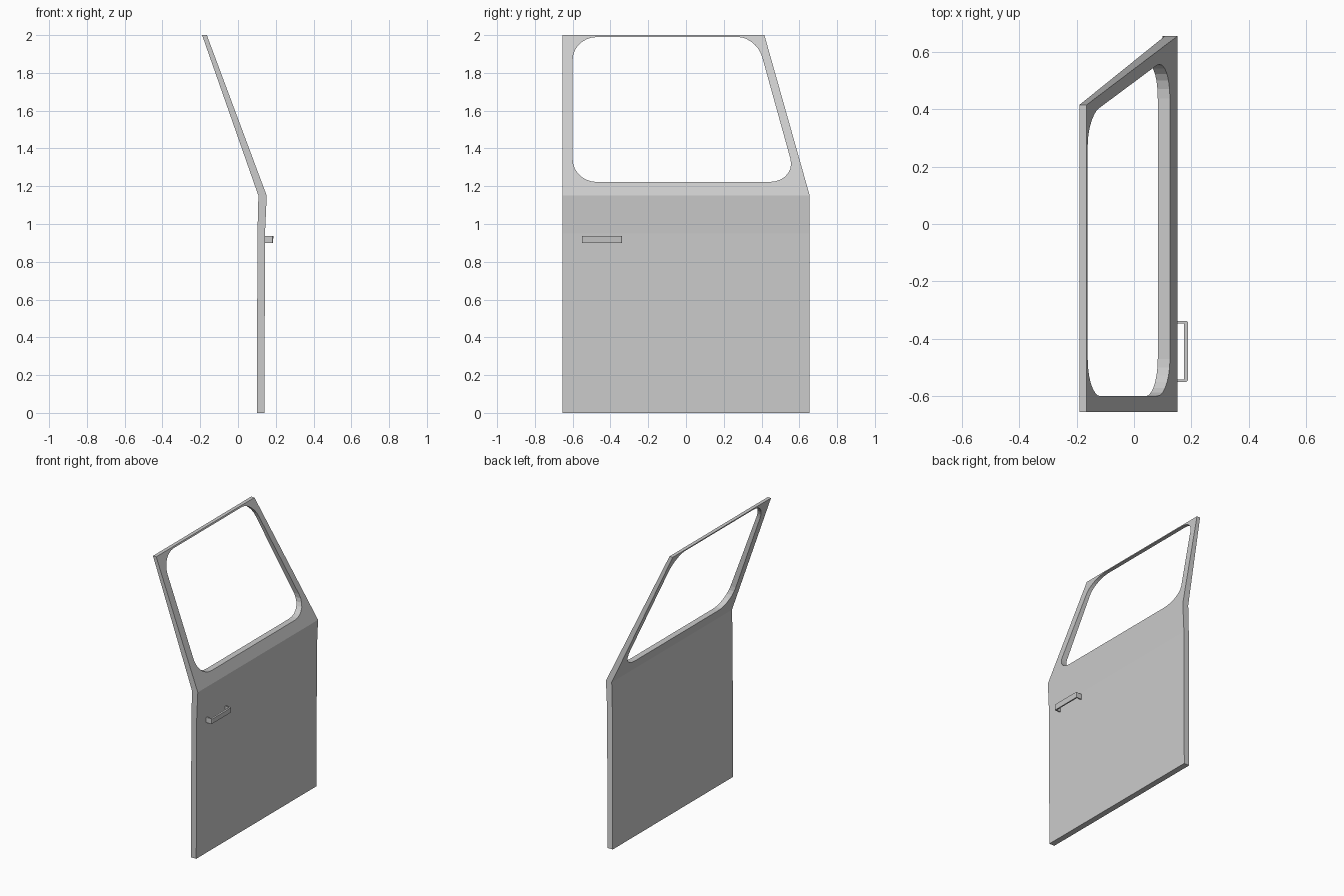
import bpy, bmesh
from mathutils import Vector

if "Cube" in bpy.data.objects:
    bpy.data.objects.remove(bpy.data.objects["Cube"])


def prism(name, front, back):
    """Solid joining two matching outlines with flat caps."""
    bm = bmesh.new()
    a = [bm.verts.new(p) for p in front]
    b = [bm.verts.new(p) for p in back]
    n = len(a)
    bm.faces.new(a)
    bm.faces.new(b[::-1])
    for i in range(n):
        j = (i + 1) % n
        bm.faces.new((a[j], a[i], b[i], b[j]))
    bmesh.ops.recalc_face_normals(bm, faces=bm.faces)
    me = bpy.data.meshes.new(name)
    bm.to_mesh(me)
    bm.free()
    ob = bpy.data.objects.new(name, me)
    bpy.context.collection.objects.link(ob)
    return ob


def rounded(corners, steps=7):
    """Round each (y, z, before, after) corner with a near-circular curve."""
    pts = []
    n = len(corners)
    for i, (y, z, d0, d1) in enumerate(corners):
        c = Vector((y, z))
        prev = Vector(corners[i - 1][:2])
        nxt = Vector(corners[(i + 1) % n][:2])
        p0 = c + (prev - c).normalized() * d0
        p3 = c + (nxt - c).normalized() * d1
        p1, p2 = p0.lerp(c, 0.55), p3.lerp(c, 0.55)
        for k in range(steps + 1):
            t = k / steps
            u = 1 - t
            pts.append(p0 * u**3 + p1 * 3 * u * u * t + p2 * 3 * u * t * t + p3 * t**3)
    return pts


# Door panel: bent sheet section, with the front edge raked above the waist
section = [(0.14, 0), (0.143, 0.95), (0.152, 1.15), (-0.165, 2),
           (-0.19, 2), (0.108, 1.15), (0.103, 0.95), (0.10, 0)]


def front_edge(z):
    return 0.655 - max(0, z - 1.15) * 0.24 / 0.85


door = prism("door_panel",
             [(x, -0.655, z) for x, z in section],
             [(x, front_edge(z), z) for x, z in section])

# Window opening cut straight through sideways
outline = rounded([(-0.6, 1.222, 0.12, 0.13), (0.587, 1.222, 0.15, 0.13),
                   (0.374, 1.99, 0.11, 0.10), (-0.6, 1.99, 0.13, 0.12)])
cutter = prism("window_cutter",
               [(-0.6, p.x, p.y) for p in outline],
               [(0.6, p.x, p.y) for p in outline])
cutter.hide_render = True
mod = door.modifiers.new("window", 'BOOLEAN')
mod.operation = 'DIFFERENCE'
mod.solver = 'EXACT'
mod.object = cutter
bpy.context.view_layer.objects.active = door
bpy.ops.object.modifier_apply(modifier="window")
bpy.data.objects.remove(cutter)

# Pull handle: U-shaped bar with clipped outer corners
y0, y1, w = -0.55, -0.338, 0.008
u_shape = [(0.141, y0), (0.183, y0), (0.188, y0 + 0.005), (0.188, y1 - 0.005),
           (0.183, y1), (0.141, y1), (0.141, y1 - w), (0.175, y1 - w),
           (0.175, y0 + w), (0.141, y0 + w)]
prism("door_handle",
      [(min(x, 0.184) if x > 0.18 else x, y, 0.90) for x, y in u_shape],
      [(x, y, 0.936) for x, y in u_shape])
